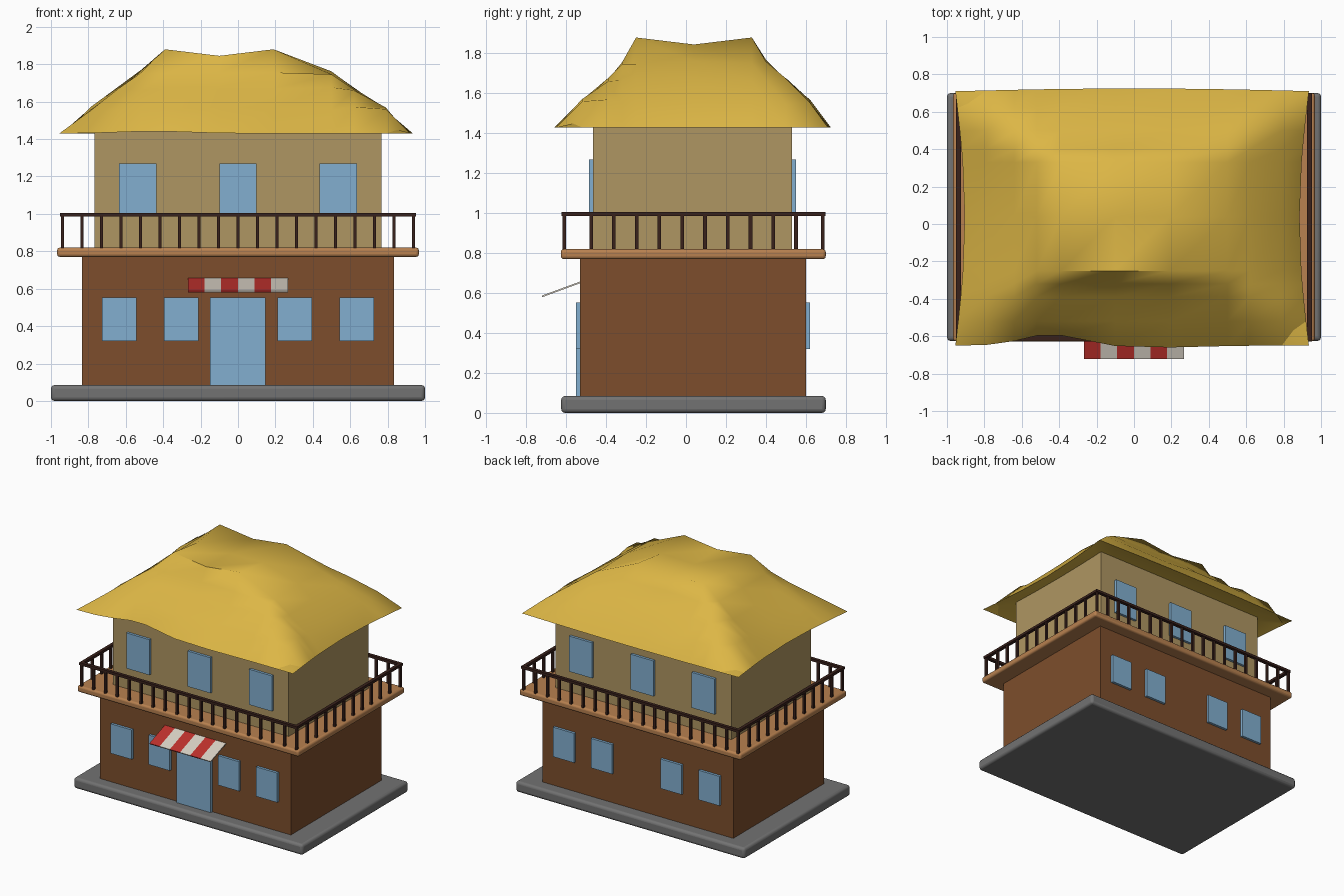
import bpy, bmesh, math, random
from mathutils import Matrix, Vector

if "Cube" in bpy.data.objects:
    bpy.data.objects.remove(bpy.data.objects["Cube"], do_unlink=True)

random.seed(4)


def material(name, r, g, b):
    m = bpy.data.materials.new(name)
    m.use_nodes = True
    m.diffuse_color = (r, g, b, 1)
    m.node_tree.nodes["Principled BSDF"].inputs["Base Color"].default_value = (r, g, b, 1)
    return m


THATCH = material("thatch yellow", .72, .47, .06)
PLASTER = material("plaster tan", .43, .305, .122)
BROWN = material("wall brown", .205, .076, .025)
TIMBER = material("timber orange", .48, .22, .08)
STONE = material("stone grey", .17, .17, .17)
GLASS = material("window blue", .223, .43, .63)
RED = material("awning red", .515, .03, .025)
CREAM = material("awning cream", .68, .63, .55)
DARK = material("railing dark brown", .04, .015, .011)


def finish(bm, name, mat):
    mesh = bpy.data.meshes.new(name)
    bm.to_mesh(mesh)
    bm.free()
    mesh.materials.append(mat)
    ob = bpy.data.objects.new(name, mesh)
    bpy.context.collection.objects.link(ob)
    return ob


def smooth(ob, degrees):
    bpy.ops.object.select_all(action='DESELECT')
    ob.select_set(True)
    bpy.context.view_layer.objects.active = ob
    bpy.ops.object.shade_smooth_by_angle(angle=math.radians(degrees))


def boxes(name, mat, spans, bevel=0):
    """One object from boxes given as (x0, x1, y0, y1, z0, z1)."""
    bm = bmesh.new()
    for x0, x1, y0, y1, z0, z1 in spans:
        centre = Vector((x0 + x1, y0 + y1, z0 + z1)) / 2
        size = (x1 - x0, y1 - y0, z1 - z0)
        bmesh.ops.create_cube(bm, size=1, matrix=Matrix.Translation(centre) @ Matrix.Diagonal((*size, 1)))
    ob = finish(bm, name, mat)
    if bevel:
        mod = ob.modifiers.new("rounded edges", 'BEVEL')
        mod.width, mod.segments = bevel, 3
        smooth(ob, 40)
    return ob


# Storeys and floors
boxes("stone_base", STONE, [(-1, 1, -.625, .7, 0, .085)], .02)
boxes("lower_walls", BROWN, [(-.833, .833, -.53, .6, .07, .79)])
boxes("balcony_floor", TIMBER, [(-.967, .967, -.627, .7, .77, .82)], .015)
boxes("upper_walls", PLASTER, [(-.768, .768, -.465, .53, .8, 1.475)])

# Windows and door, standing just proud of the walls
lower_x, upper_x = (-.635, -.303, .303, .635), (-.535, 0, .535)
for side, low, high in (("front", -.53, -.465), ("back", .6, .53)):
    step = -.02 if side == "front" else .02
    ys = sorted((low, low + step))
    boxes(side + "_lower_windows", GLASS, [(x - .092, x + .092, *ys, .32, .553) for x in lower_x])
    ys = sorted((high, high + step))
    boxes(side + "_upper_windows", GLASS, [(x - .1, x + .1, *ys, .99, 1.27) for x in upper_x])
boxes("front_door", GLASS, [(-.15, .147, -.55, -.53, .085, .553)])

# Balcony railing
X, Y0, Y1, T = .938, -.61, .685, .009
posts = [(-X + 2 * X * i / 18, y) for i in range(19) for y in (Y0, Y1)]
posts += [(x, -.475 + .114 * i) for i in range(10) for x in (-X, X)]
boxes("railing_posts", DARK, [(x - T, x + T, y - T, y + T, .81, .99) for x, y in posts])
R = .013
rails = [(-X - R, X + R, y - R, y + R, .985, 1.005) for y in (Y0, Y1)]
rails += [(x - R, x + R, Y0 + R, Y1 - R, .985, 1.005) for x in (-X, X)]
boxes("handrails", DARK, rails)

# Striped sloping awning over the door
for k, (name, mat) in enumerate((("awning_red_stripes", RED), ("awning_cream_stripes", CREAM))):
    starts = [-.268 + .089 * i for i in range(k, 6, 2)]
    awning = boxes(name, mat, [(x, x + .089, -.205, 0, -.008, 0) for x in starts])
    awning.location = (0, -.53, .658)
    awning.rotation_euler.x = math.atan2(.07, .19)

# Thatched hip roof: levels rise from each eave to an uneven, sagging crown
xs = (-.955, -.79, -.64, -.52, -.39, -.1, .19, .5, .62, .79, .935)
ys = (-.65, -.52, -.39, -.32, -.25, .04, .33, .4, .5, .62, .71)
levels = (1.43, 1.56, 1.67, 1.76, 1.88, 1.84)
bm = bmesh.new()
grid = {}
for i, x in enumerate(xs):
    for j, y in enumerate(ys):
        di, dj = min(i, 10 - i), min(j, 10 - j)
        d = min(di, dj)
        z = levels[d]
        if d == 4 and max(di, dj) == 5:
            z = 1.845
        elif 0 < d < 4:
            z += random.uniform(-.015, .012)
        px, py = x, y
        if di == 0:    # side eaves bow inwards
            px -= math.copysign(.05, x) * math.cos(math.pi * (y - .03) / 1.36)
        if j == 0:     # front eave waves
            py += .06 * math.exp(-((x + .45) / .2) ** 2) - .01 * math.exp(-((x - .15) / .3) ** 2)
            z += .012 * math.exp(-((x + .45) / .25) ** 2)
        if j == 10:    # back eave bows outwards
            py += .015 * math.cos(math.pi * x / 1.9)
        grid[i, j] = bm.verts.new((px, py, z))
for i in range(10):
    for j in range(10):
        bm.faces.new([grid[i, j], grid[i + 1, j], grid[i + 1, j + 1], grid[i, j + 1]])

# Underside of the eaves, rising to the wall tops
rim = [e for e in bm.edges if e.is_boundary]
inner = bmesh.ops.extrude_edge_only(bm, edges=rim)["geom"]
for v in (g for g in inner if isinstance(g, bmesh.types.BMVert)):
    v.co = (v.co.x * .82, .03 + (v.co.y - .03) * .75, 1.47)
bmesh.ops.contextual_create(bm, geom=[g for g in inner if isinstance(g, bmesh.types.BMEdge)])
bmesh.ops.recalc_face_normals(bm, faces=bm.faces)
smooth(finish(bm, "thatched_roof", THATCH), 60)
